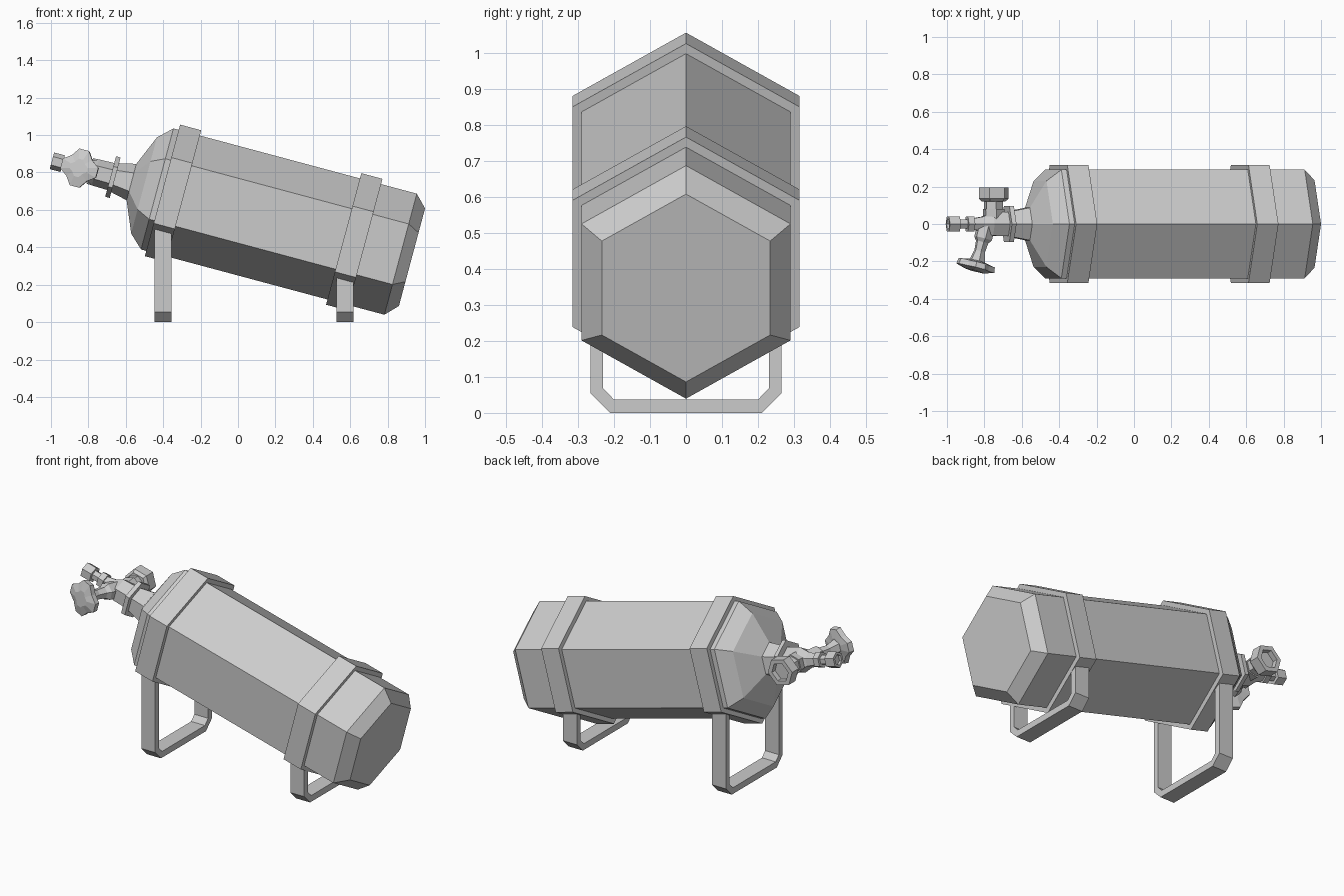
import bpy, bmesh, math
from mathutils import Vector, Matrix

cube = bpy.data.objects.get("Cube")
if cube:
    bpy.data.objects.remove(cube)

grey = bpy.data.materials.new("plain grey")
grey.use_nodes = True
grey.diffuse_color = (0.6, 0.6, 0.6, 1)
grey.node_tree.nodes["Principled BSDF"].inputs["Base Color"].default_value = (0.6, 0.6, 0.6, 1)

TILT = math.radians(15)
AXIS = Vector((math.cos(TILT), 0, -math.sin(TILT)))
UP = Vector((math.sin(TILT), 0, math.cos(TILT)))
ORIGIN = Vector((0, 0, 0.596))
SIDE = Vector((0, 1, 0))


def finish(bm, name):
    bmesh.ops.recalc_face_normals(bm, faces=bm.faces)
    mesh = bpy.data.meshes.new(name)
    bm.to_mesh(mesh)
    bm.free()
    mesh.materials.append(grey)
    obj = bpy.data.objects.new(name, mesh)
    bpy.context.collection.objects.link(obj)
    return obj


def lathe(name, profile, origin=ORIGIN, axis=AXIS, up=UP, sides=6, turn=0, lobes=None):
    """Faceted solid from (distance, radius) pairs; lobes scales alternate spokes."""
    side = axis.cross(up)
    bm = bmesh.new()
    rings = []
    for dist, radius in profile:
        ring = []
        for i in range(sides):
            a = math.radians(turn) + math.tau * i / sides
            r = radius * (lobes[i % len(lobes)] if lobes else 1)
            ring.append(bm.verts.new(origin + axis * dist + (up * math.cos(a) + side * math.sin(a)) * r))
        rings.append(ring)
    for low, high in zip(rings, rings[1:]):
        for i in range(sides):
            j = (i + 1) % sides
            bm.faces.new((low[i], low[j], high[j], high[i]))
    bm.faces.new(rings[0])
    bm.faces.new(rings[-1])
    return finish(bm, name)


# Tank with domed shoulder and chamfered base
lathe("tank_body", [(-0.59, 0.1), (-0.52, 0.266), (-0.447, 0.335), (0.9, 0.335), (0.963, 0.27)])

# Straps around the tank
for name, start in (("front_strap", -0.418), ("rear_strap", 0.585)):
    lathe(name, [(start, 0.364), (start + 0.117, 0.364)])

# Neck, flange and outlet along the tank axis
lathe("neck", [(-0.58, 0.103), (-0.69, 0.078)])
lathe("neck_flange", [(-0.705, 0.112), (-0.68, 0.112)])
lathe("valve_body", [(-0.69, 0.075), (-0.79, 0.072), (-0.84, 0.045), (-0.89, 0.035),
                     (-0.89, 0.045), (-0.925, 0.045), (-0.925, 0.028), (-0.975, 0.028)])
lathe("outlet_tip", [(-0.97, 0.046), (-1.03, 0.046), (-1.03, 0.03), (-1.015, 0.03)])

# Side port: hexagonal cap with a recessed end
port = ORIGIN + AXIS * -0.777
lathe("side_port_stem", [(0, 0.055), (0.08, 0.06), (0.08, 0.052), (0.13, 0.052)], port, SIDE, UP)
lathe("side_port_cap", [(0.12, 0.065), (0.135, 0.082), (0.195, 0.082), (0.195, 0.055), (0.165, 0.055)],
      port, SIDE, AXIS)

# Hand wheel on an angled stem
wheel_axis = (Matrix.Rotation(math.radians(-15), 3, UP) @ -SIDE).normalized()
wheel_base = ORIGIN + AXIS * -0.815
lathe("wheel_stem", [(0, 0.05), (0.08, 0.05), (0.1, 0.035), (0.15, 0.03), (0.21, 0.045)],
      wheel_base, wheel_axis, UP)
lathe("hand_wheel", [(0.205, 0.05), (0.215, 0.1), (0.245, 0.105), (0.26, 0.05)],
      wheel_base, wheel_axis, UP, 12, 15, (1, 0.78, 1))


# U-shaped legs: half profile mirrored across the middle
def leg(name, x_min, x_max, top):
    outer = [(0.265, top), (0.265, 0.055), (0.21, 0)]
    inner = [(0.23, top), (0.23, 0.068), (0.2, 0.037)]
    mirror = lambda pts: [(-y, z) for y, z in reversed(pts)]
    outer, inner = outer + mirror(outer), inner + mirror(inner)
    bm = bmesh.new()
    out_v = [bm.verts.new((x_min, y, z)) for y, z in outer]
    in_v = [bm.verts.new((x_min, y, z)) for y, z in inner]
    faces = [bm.faces.new((out_v[i], out_v[i + 1], in_v[i + 1], in_v[i])) for i in range(len(outer) - 1)]
    grown = bmesh.ops.extrude_face_region(bm, geom=faces, use_keep_orig=True)["geom"]
    moved = [v for v in grown if isinstance(v, bmesh.types.BMVert)]
    bmesh.ops.translate(bm, verts=moved, vec=(x_max - x_min, 0, 0))
    finish(bm, name)


leg("front_leg", -0.446, -0.356, 0.56)
leg("rear_leg", 0.527, 0.618, 0.31)
